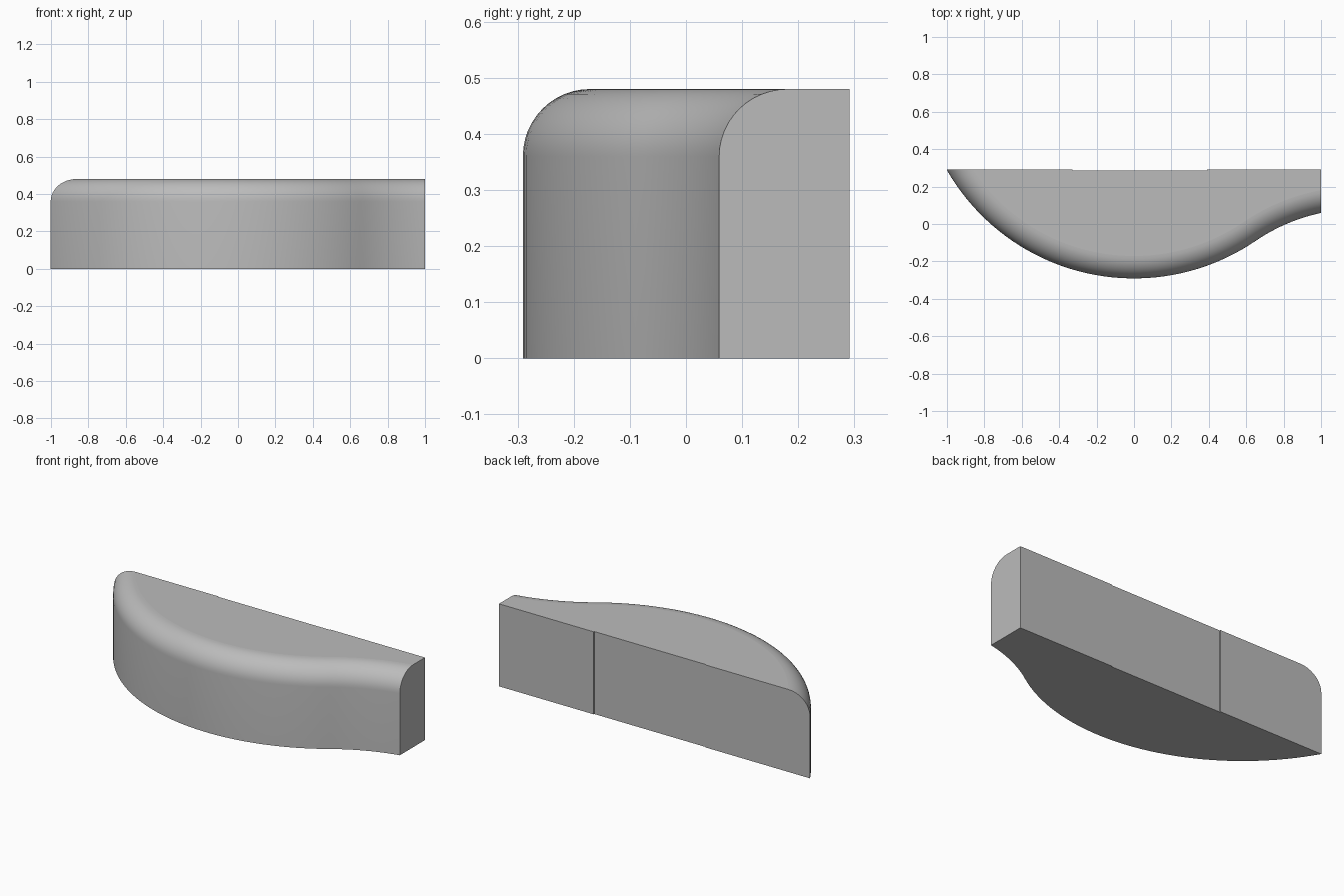
import bpy, bmesh
from math import sin, cos, asin, acos, sqrt, pi

cube = bpy.data.objects.get("Cube")
if cube:
    bpy.data.objects.remove(cube, do_unlink=True)

HEIGHT, ROUND, BACK, END = 0.48, 0.12, 0.291, 1.0
R1, CY = 1.153, 0.862            # main convex sweep
R2 = 0.98                        # reverse sweep at the right end
JOIN = asin(0.65 / R1)
C2X, C2Y = (R1 + R2) * sin(JOIN), CY - (R1 + R2) * cos(JOIN)
RECESS, X0, X1 = 0.005, -0.33, 0.39


def front_line(d):
    """Front outline moved inward by d, from the back plane to the end."""
    r = R1 - d
    start = -acos((CY - BACK) / r)
    stop = asin((C2X - END) / (R2 + d))
    pts = []
    for i in range(41):
        a = start + (JOIN - start) * i / 40
        pts.append((r * sin(a), CY - r * cos(a)))
    for i in range(1, 13):
        a = JOIN + (stop - JOIN) * i / 12
        pts.append((C2X - (R2 + d) * sin(a), C2Y + (R2 + d) * cos(a)))
    return pts


bm = bmesh.new()

# Curved front wall with its rounded top edge
levels = [(0, 0)]
for k in range(13):
    t = pi / 2 * k / 12
    levels.append((ROUND * (1 - cos(t)), HEIGHT - ROUND + ROUND * sin(t)))
rows = [[bm.verts.new((x, y, z)) for x, y in front_line(d)] for d, z in levels]
for low, high in zip(rows, rows[1:]):
    for i in range(len(low) - 1):
        bm.faces.new((low[i], low[i + 1], high[i + 1], high[i])).smooth = True

# Back edge, with a very shallow recessed middle panel
plan = [(X0, BACK), (X0, BACK - RECESS), (X1, BACK - RECESS), (X1, BACK), (END, BACK)]
bottom = [bm.verts.new((x, y, 0)) for x, y in plan]
top = [bm.verts.new((x, y, HEIGHT)) for x, y in plan]
for i in range(len(plan) - 1):
    bm.faces.new((bottom[i], bottom[i + 1], top[i + 1], top[i]))

# Flat caps: underside, top, thin end and thick end
bm.faces.new(rows[0] + bottom[::-1])
bm.faces.new(rows[-1] + top[::-1])
bm.faces.new([r[0] for r in rows] + [top[0], bottom[0]])
bm.faces.new([r[-1] for r in rows] + [top[-1], bottom[-1]])
bmesh.ops.recalc_face_normals(bm, faces=bm.faces)

mesh = bpy.data.meshes.new("curved_block")
bm.to_mesh(mesh)
bm.free()
block = bpy.data.objects.new("curved_block", mesh)
bpy.context.collection.objects.link(block)

# Plain grey
grey = bpy.data.materials.new("light_grey")
grey.use_nodes = True
colour = (0.5, 0.5, 0.5, 1)
grey.diffuse_color = colour
grey.node_tree.nodes["Principled BSDF"].inputs["Base Color"].default_value = colour
mesh.materials.append(grey)
